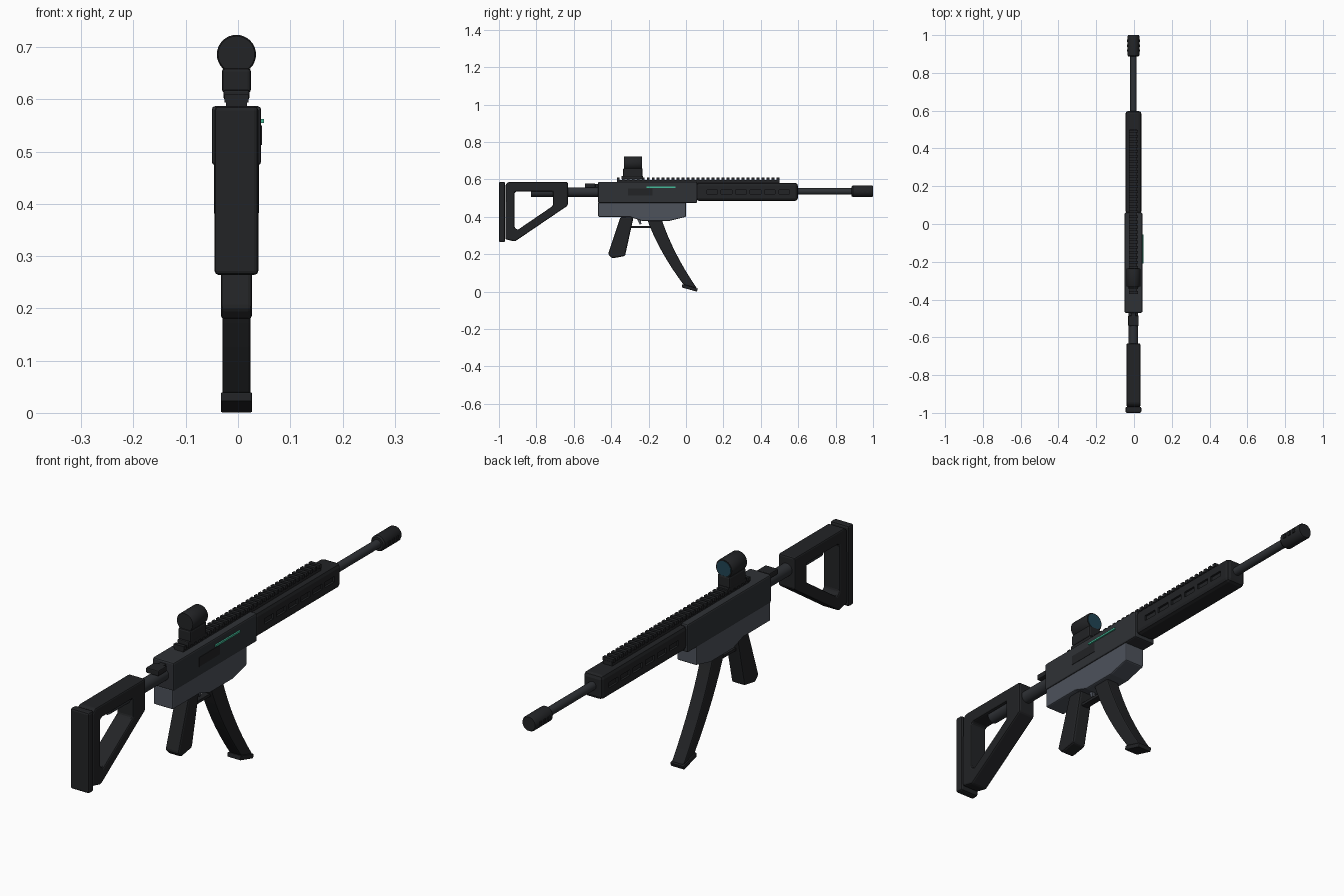
import bpy, bmesh, math
from mathutils import Vector

if "Cube" in bpy.data.objects:
    bpy.data.objects.remove(bpy.data.objects["Cube"])

CX = -0.003  # centre plane of the body


def mat(name, r, g, b):
    m = bpy.data.materials.new(name)
    m.diffuse_color = (r, g, b, 1)
    m.use_nodes = True
    m.node_tree.nodes["Principled BSDF"].inputs["Base Color"].default_value = m.diffuse_color
    return m


BLACK = mat("black_polymer", 0.016, 0.017, 0.019)
DARK = mat("dark_metal", 0.028, 0.031, 0.036)
GREY = mat("grey_metal", 0.075, 0.085, 0.105)
GREEN = mat("green_accent", 0.06, 0.5, 0.32)
LENS = mat("lens_glass", 0.015, 0.06, 0.09)


def finish(bm, name, material, bevel=0.0, segments=2, smooth=False):
    bmesh.ops.recalc_face_normals(bm, faces=bm.faces)
    me = bpy.data.meshes.new(name)
    bm.to_mesh(me)
    bm.free()
    ob = bpy.data.objects.new(name, me)
    bpy.context.collection.objects.link(ob)
    me.materials.append(material)
    if bevel:
        b = ob.modifiers.new("bevel", 'BEVEL')
        b.width, b.segments, b.limit_method = bevel, segments, 'ANGLE'
    if smooth:
        bpy.ops.object.select_all(action='DESELECT')
        ob.select_set(True)
        bpy.context.view_layer.objects.active = ob
        bpy.ops.object.shade_smooth_by_angle(angle=math.radians(35))
    return ob


def add_box(bm, x0, x1, y0, y1, z0, z1):
    vs = bmesh.ops.create_cube(bm, size=1)['verts']
    for v in vs:
        v.co = ((x0 + x1) / 2 + v.co.x * (x1 - x0),
                (y0 + y1) / 2 + v.co.y * (y1 - y0),
                (z0 + z1) / 2 + v.co.z * (z1 - z0))


def box(name, w, y0, y1, z0, z1, material, bevel=0.0, segments=2):
    bm = bmesh.new()
    add_box(bm, CX - w / 2, CX + w / 2, y0, y1, z0, z1)
    return finish(bm, name, material, bevel, segments)


def profile(name, w, pts, material, bevel=0.0, hole=None):
    """Side outline (y, z) extruded across x; hole has as many points as pts."""
    bm = bmesh.new()
    n = len(pts)

    def ring(p, x):
        return [bm.verts.new((x, y, z)) for y, z in p]
    a, b = ring(pts, CX - w / 2), ring(pts, CX + w / 2)
    loops = [(a, b)]
    if hole:
        c, d = ring(hole, CX - w / 2), ring(hole, CX + w / 2)
        loops += [(b, d), (d, c), (c, a)]
    else:
        bm.faces.new(a)
        bm.faces.new(b)
    for p, q in loops:
        for i in range(n):
            j = (i + 1) % n
            bm.faces.new((p[i], p[j], q[j], q[i]))
    return finish(bm, name, material, bevel)


def lathe(name, z, rings, material, sides=24):
    """Rings of (y, radius) around an axis along y."""
    bm = bmesh.new()
    rows = []
    for y, r in rings:
        rows.append([bm.verts.new((CX + r * math.cos(t), y, z + r * math.sin(t)))
                     for t in (2 * math.pi * i / sides for i in range(sides))])
    for p, q in zip(rows, rows[1:]):
        for i in range(sides):
            j = (i + 1) % sides
            bm.faces.new((p[i], p[j], q[j], q[i]))
    bm.faces.new(rows[0])
    bm.faces.new(rows[-1])
    return finish(bm, name, material, smooth=True)


# receiver
box("upper_receiver", 0.094, -0.47, 0.06, 0.474, 0.587, DARK, 0.006)
profile("lower_receiver", 0.086,
        [(-0.47, 0.48), (-0.47, 0.4), (-0.3, 0.4), (-0.235, 0.378),
         (-0.09, 0.378), (0.0, 0.4), (0.0, 0.48)], GREY, 0.005)
bm = bmesh.new()
add_box(bm, 0.03, 0.0455, -0.31, -0.178, 0.513, 0.55)
finish(bm, "ejection_port", BLACK)
bm = bmesh.new()
add_box(bm, 0.04, 0.05, -0.21, -0.055, 0.555, 0.562)
finish(bm, "accent_strip", GREEN)
box("charging_stem", 0.026, -0.51, -0.46, 0.556, 0.576, BLACK, 0.003)
box("charging_handle", 0.056, -0.54, -0.485, 0.556, 0.578, BLACK, 0.004)

# handguard with rows of side slots
guard = box("handguard", 0.085, 0.055, 0.598, 0.485, 0.582, BLACK, 0.015)
bm = bmesh.new()
for i in range(6):
    yc = 0.14 + 0.077 * i
    for s in (-1, 1):
        xs = sorted((CX + s * 0.034, CX + s * 0.06))
        add_box(bm, xs[0], xs[1], yc - 0.029, yc + 0.029, 0.521, 0.543)
cutter = finish(bm, "slot_cutter", BLACK)
cutter.hide_render = True
cutter.hide_set(True)
cut = guard.modifiers.new("slots", 'BOOLEAN')
cut.operation, cut.object, cut.solver = 'DIFFERENCE', cutter, 'EXACT'

# barrel and muzzle
lathe("barrel", 0.536, [(0.58, 0.017), (0.9, 0.017)], DARK)
lathe("muzzle_device", 0.536,
      [(0.886, 0.026), (0.892, 0.031), (0.994, 0.031), (1.0, 0.028)], BLACK)
bm = bmesh.new()
for i in range(3):
    y = 0.912 + 0.026 * i
    add_box(bm, CX - 0.034, CX + 0.034, y, y + 0.012, 0.529, 0.543)
finish(bm, "muzzle_ports", BLACK)

# toothed top rail
bm = bmesh.new()
add_box(bm, CX - 0.02, CX + 0.02, -0.37, 0.5, 0.578, 0.598)
for i in range(33):
    y = -0.37 + 0.0267 * i
    add_box(bm, CX - 0.023, CX + 0.023, y, y + 0.0145, 0.594, 0.609)
finish(bm, "top_rail", BLACK)

# optic
box("sight_base", 0.05, -0.345, -0.23, 0.6, 0.618, BLACK, 0.004)
box("sight_mount", 0.056, -0.337, -0.232, 0.612, 0.66, BLACK, 0.007)
lathe("sight_tube", 0.686, [(-0.332, 0.035), (-0.328, 0.0375),
                            (-0.24, 0.0375), (-0.236, 0.035)], BLACK, 32)
lathe("sight_lens", 0.686, [(-0.25, 0.031), (-0.2345, 0.031)], LENS, 32)

# buffer tube and skeleton stock
lathe("buffer_tube", 0.532, [(-0.83, 0.025), (-0.46, 0.025)], DARK)
profile("stock_frame", 0.074,
        [(-0.965, 0.572), (-0.95, 0.586), (-0.632, 0.586),
         (-0.632, 0.46), (-0.915, 0.268), (-0.966, 0.28)], BLACK, 0.007,
        hole=[(-0.917, 0.53), (-0.905, 0.536), (-0.712, 0.536),
              (-0.712, 0.458), (-0.9, 0.33), (-0.917, 0.343)])
box("butt_pad", 0.084, -1.0, -0.967, 0.264, 0.587, BLACK, 0.008)

# grip and trigger group
profile("pistol_grip", 0.06,
        [(-0.35, 0.4), (-0.28, 0.4), (-0.313, 0.25), (-0.326, 0.19),
         (-0.395, 0.178), (-0.417, 0.2)], BLACK, 0.008)
profile("trigger_guard", 0.028,
        [(-0.3, 0.351), (-0.3, 0.34), (-0.17, 0.34), (-0.17, 0.351)], BLACK)
profile("trigger", 0.012,
        [(-0.26, 0.385), (-0.24, 0.385), (-0.239, 0.362), (-0.247, 0.358)], GREY)

# curved magazine: centre line swept along y-z
back, front = [], []
N = 8
for i in range(N + 1):
    t = i / N
    z = 0.395 - 0.37 * t
    y = -0.172 + 0.125 * t + 0.07 * t * t
    half = 0.039 - 0.003 * t
    back.append((y - half, z + 0.012 * t))
    front.append((y + half, z - 0.008 * t))
profile("magazine", 0.054, back + front[::-1], BLACK, 0.005)
profile("magazine_base", 0.06,
        [(-0.02, 0.04), (-0.022, 0.022), (0.058, 0.0), (0.064, 0.016)],
        BLACK, 0.003)
